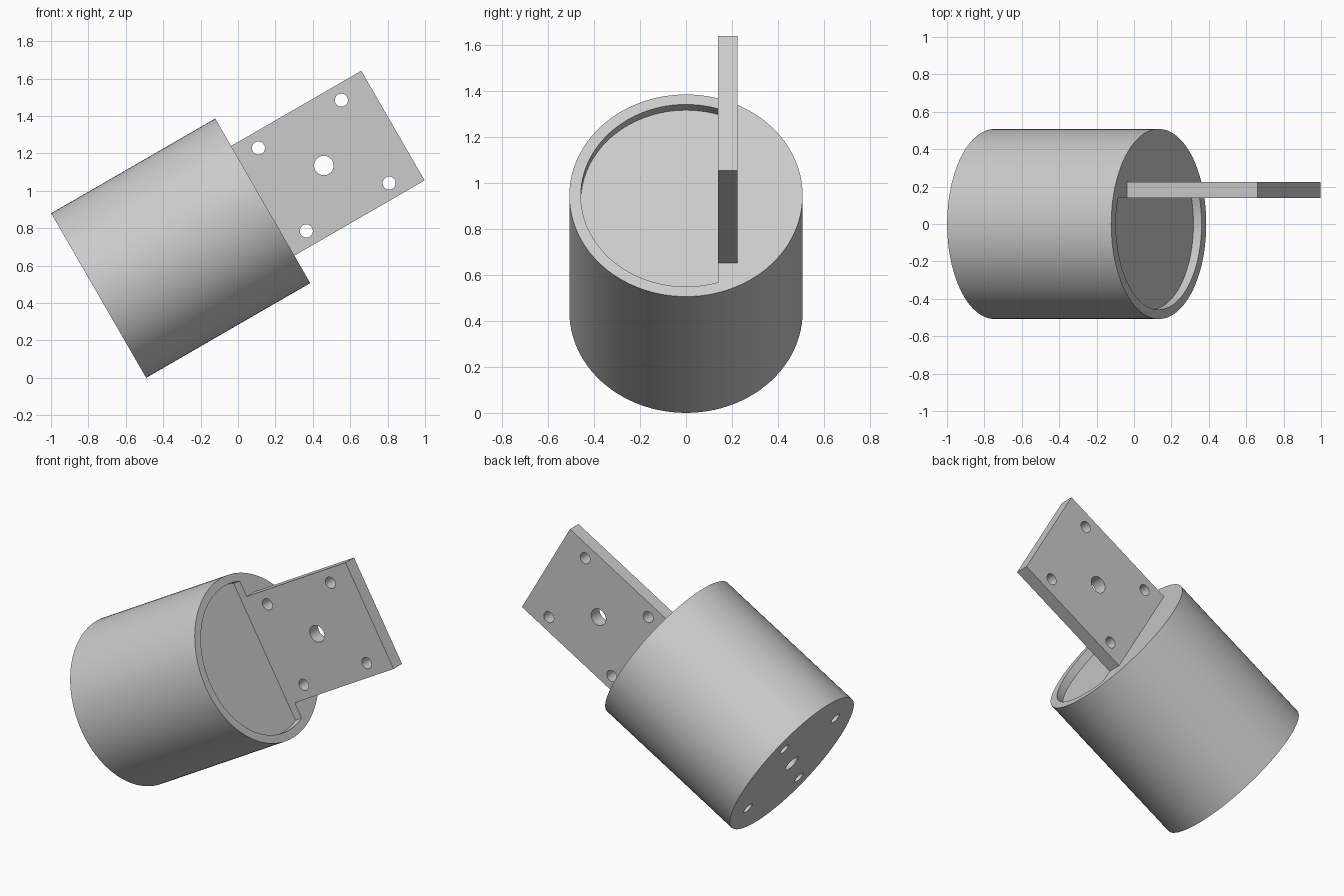
import bpy, bmesh, math
from mathutils import Matrix, Vector

if "Cube" in bpy.data.objects:
    bpy.data.objects.remove(bpy.data.objects["Cube"], do_unlink=True)

# Main sizes; the local z axis is the cup axis
R_OUT, R_IN, LENGTH, SKIN = 0.508, 0.458, 1.013, 0.05
CHORD, PLATE_T = 0.14, 0.085
PLATE_W, PLATE_L = 0.677, 0.804
HOLE_R, HUB_R, PITCH = 0.035, 0.052, 0.256
TILT = Matrix.Translation((-0.745, 0, 0.44)) @ Matrix.Rotation(math.radians(60), 4, 'Y')

grey = bpy.data.materials.new("plain grey")
grey.use_nodes = True
grey.diffuse_color = (0.6, 0.6, 0.6, 1)
grey.node_tree.nodes["Principled BSDF"].inputs["Base Color"].default_value = (0.6, 0.6, 0.6, 1)


def make(name, bm):
    bmesh.ops.recalc_face_normals(bm, faces=bm.faces[:])
    mesh = bpy.data.meshes.new(name)
    bm.to_mesh(mesh)
    bm.free()
    mesh.materials.append(grey)
    ob = bpy.data.objects.new(name, mesh)
    bpy.context.collection.objects.link(ob)
    ob.matrix_world = TILT
    return ob


def add_cylinder(bm, radius, depth, matrix, sides=32):
    bmesh.ops.create_cone(bm, cap_ends=True, segments=sides, radius1=radius,
                          radius2=radius, depth=depth, matrix=matrix)


def select_only(ob):
    bpy.ops.object.select_all(action='DESELECT')
    ob.select_set(True)
    bpy.context.view_layer.objects.active = ob


def cut(ob, cutter):
    cutter.hide_render = True
    mod = ob.modifiers.new("cut", 'BOOLEAN')
    mod.operation, mod.solver, mod.object = 'DIFFERENCE', 'EXACT', cutter
    select_only(ob)
    bpy.ops.object.modifier_apply(modifier=mod.name)
    bpy.data.objects.remove(cutter, do_unlink=True)


def hole_pattern(name, place):
    """One hub hole and four screw holes in a square."""
    bm = bmesh.new()
    add_cylinder(bm, HUB_R, 0.3, place)
    for sx in (-1, 1):
        for sy in (-1, 1):
            offset = Matrix.Translation((sx * PITCH, sy * PITCH, 0))
            add_cylinder(bm, HOLE_R, 0.3, place @ offset)
    return make(name, bm)


def cavity():
    """Round hollow whose mouth is partly closed by a lid beyond the chord."""
    bm = bmesh.new()
    a = math.asin(CHORD / R_IN)

    def arc(start, end, n):
        angles = [start + (end - start) * i / n for i in range(n + 1)]
        return [bm.verts.new((R_IN * math.cos(t), R_IN * math.sin(t), SKIN)) for t in angles]

    far = arc(a, math.pi - a, 40)
    near = arc(math.pi - a, 2 * math.pi + a, 60)
    bm.faces.new(far)
    bm.faces.new([far[-1]] + near[1:-1] + [far[0]])
    for v in (near[0], near[-1]):
        bm.verts.remove(v)

    def raise_faces(faces, height):
        new = bmesh.ops.extrude_face_region(bm, geom=faces)["geom"]
        bmesh.ops.translate(bm, vec=(0, 0, height),
                            verts=[g for g in new if isinstance(g, bmesh.types.BMVert)])
        return [g for g in new if isinstance(g, bmesh.types.BMFace)]

    tops = raise_faces(bm.faces[:], LENGTH - 2 * SKIN)
    mouth = min(tops, key=lambda f: f.calc_center_median().y)
    raise_faces([mouth], 2 * SKIN)
    return make("cavity_cutter", bm)


# Cup with floor, wall and half lid
bm = bmesh.new()
add_cylinder(bm, R_OUT, LENGTH, Matrix.Translation((0, 0, LENGTH / 2)), 100)
cup = make("cup", bm)
cut(cup, cavity())
cut(cup, hole_pattern("floor_hole_cutter", Matrix.Identity(4)))

# Mounting plate standing on the lid
bm = bmesh.new()
bmesh.ops.create_cube(bm, size=1)
bmesh.ops.scale(bm, vec=(PLATE_W, PLATE_T, PLATE_L), verts=bm.verts[:])
bmesh.ops.translate(bm, vec=(0, CHORD + PLATE_T / 2, LENGTH + PLATE_L / 2), verts=bm.verts[:])
plate = make("mounting_plate", bm)
cut(plate, hole_pattern("plate_hole_cutter",
    Matrix.Translation((0, CHORD + PLATE_T / 2, LENGTH + 0.377)) @ Matrix.Rotation(math.pi / 2, 4, 'X')))

for ob in (cup, plate):
    select_only(ob)
    bpy.ops.object.shade_smooth_by_angle(angle=math.radians(30))
